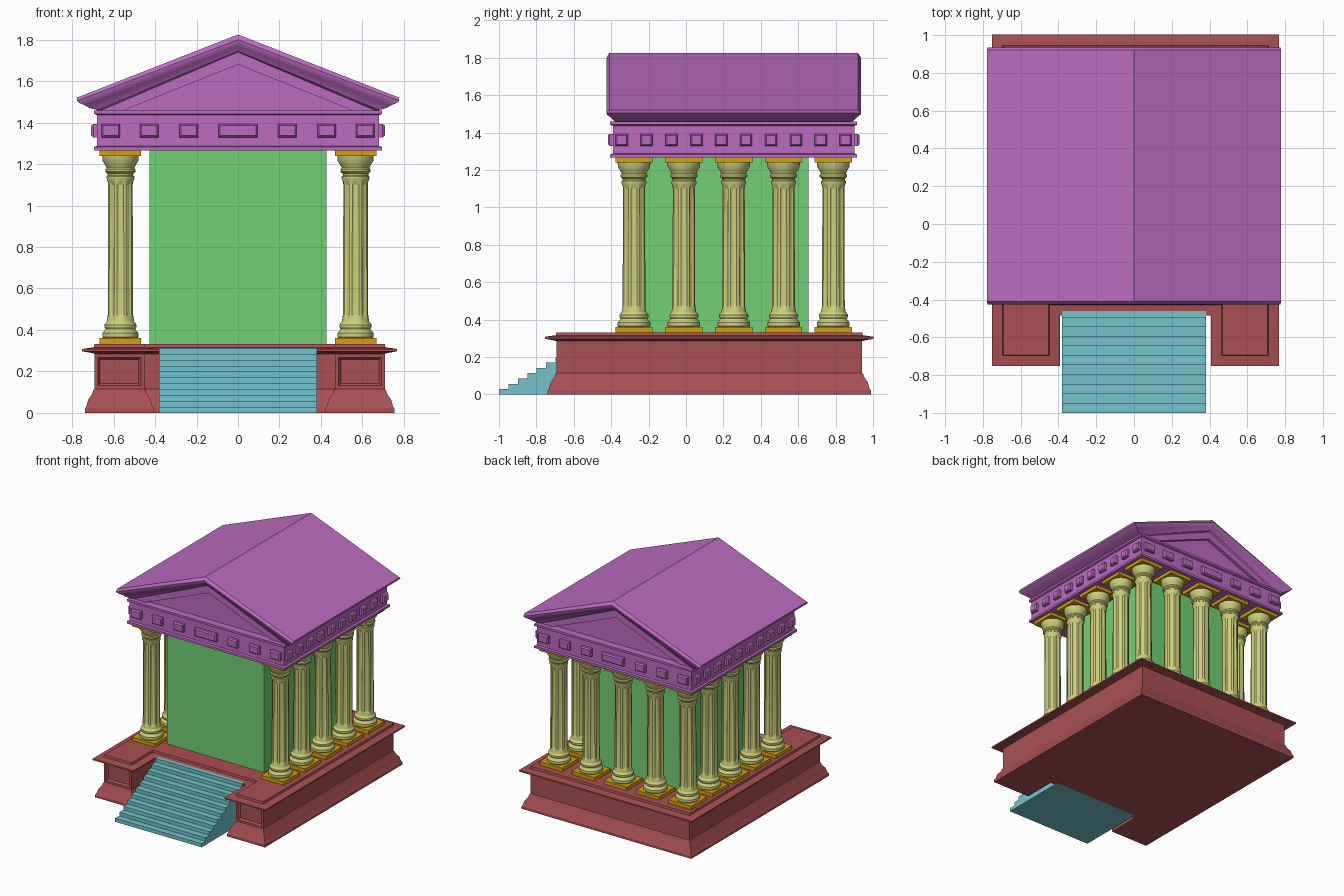
import bpy
import bmesh
import math

if "Cube" in bpy.data.objects:
    bpy.data.objects.remove(bpy.data.objects["Cube"], do_unlink=True)


def material(name, rgb):
    lin = [((c / 255 + 0.055) / 1.055) ** 2.4 for c in rgb] + [1.0]
    m = bpy.data.materials.new(name)
    m.use_nodes = True
    m.diffuse_color = lin
    m.node_tree.nodes["Principled BSDF"].inputs["Base Color"].default_value = lin
    return m


RED = material("brick red", (170, 80, 82))
CYAN = material("stair blue", (115, 195, 205))
GREEN = material("wall green", (114, 208, 118))
CREAM = material("column cream", (206, 208, 124))
GOLD = material("plinth gold", (212, 160, 16))
PURPLE = material("roof purple", (188, 108, 192))


def finish(name, bm, mat, smooth=False):
    bmesh.ops.recalc_face_normals(bm, faces=bm.faces)
    mesh = bpy.data.meshes.new(name)
    bm.to_mesh(mesh)
    bm.free()
    mesh.materials.append(mat)
    obj = bpy.data.objects.new(name, mesh)
    bpy.context.collection.objects.link(obj)
    if smooth:
        bpy.ops.object.select_all(action="DESELECT")
        obj.select_set(True)
        bpy.context.view_layer.objects.active = obj
        bpy.ops.object.shade_smooth_by_angle(angle=math.radians(30))
    return obj


def loft(bm, rings):
    """Bridge closed rings of points, cap both ends, return the side faces."""
    vs = [[bm.verts.new(p) for p in ring] for ring in rings]
    n = len(vs[0])
    sides = [[bm.faces.new((a[i], a[(i + 1) % n], b[(i + 1) % n], b[i]))
              for i in range(n)] for a, b in zip(vs, vs[1:])]
    bm.faces.new(vs[0])
    bm.faces.new(vs[-1])
    return sides


def rect(x0, x1, y0, y1, z):
    return [(x0, y0, z), (x1, y0, z), (x1, y1, z), (x0, y1, z)]


def box(name, x0, x1, y0, y1, z0, z1, mat):
    bm = bmesh.new()
    loft(bm, [rect(x0, x1, y0, y1, z) for z in (z0, z1)])
    return finish(name, bm, mat)


# Podium: notched footprint swept through a moulded profile
MID = 0.008


def footprint(e, z):
    half = [(0.46 - e, -0.425 - e), (0.46 - e, -0.693 - e),
            (0.70 + e, -0.693 - e), (0.70 + e, 0.942 + e)]
    pts = half + [(-x, y) for x, y in reversed(half)]
    return [(x + MID, y, z) for x, y in pts]


PODIUM = [(0.047, 0), (0.047, 0.02), (0.04, 0.03), (0.03, 0.065), (0.012, 0.09),
          (0.006, 0.11), (0, 0.115), (0, 0.285), (0.02, 0.29), (0.06, 0.297),
          (0.06, 0.308), (0.035, 0.312), (0.004, 0.316), (0, 0.332)]
bm = bmesh.new()
sides = loft(bm, [footprint(e, z) for e, z in PODIUM])
bmesh.ops.recalc_face_normals(bm, faces=bm.faces)
# sunk panels on the two pedestal fronts
panels = [sides[6][1], sides[6][5]]
bmesh.ops.inset_individual(bm, faces=panels, thickness=0.024)
bmesh.ops.inset_individual(bm, faces=panels, thickness=0.015, depth=-0.015)
finish("podium", bm, RED, True)

# Staircase
STEPS, FRONT, BACK, RISE = 11, -1.0, -0.445, 0.312
profile = [(BACK, 0), (FRONT, 0)]
for i in range(STEPS):
    y = FRONT + (BACK - FRONT) * i / STEPS
    y2 = FRONT + (BACK - FRONT) * (i + 1) / STEPS
    z = RISE * (i + 1) / STEPS
    profile += [(y, z), (y2, z)]
bm = bmesh.new()
loft(bm, [[(x, y, z) for y, z in profile] for x in (-0.38, 0.38)])
finish("staircase", bm, CYAN)

# Inner chamber
box("chamber", -0.427, 0.427, -0.28, 0.655, 0.33, 1.28, GREEN)

# Columns: lathe profile of radius, height, and flute depth
COLUMN = [(0.08, 0.355, 0), (0.087, 0.365, 0), (0.087, 0.385, 0), (0.076, 0.398, 0),
          (0.072, 0.405, 0), (0.078, 0.415, 0), (0.078, 0.425, 0), (0.066, 0.44, 0),
          (0.063, 0.46, 0), (0.063, 0.475, 1), (0.061, 1.10, 1), (0.061, 1.115, 0),
          (0.067, 1.13, 0), (0.067, 1.14, 0), (0.061, 1.145, 0), (0.063, 1.155, 0),
          (0.073, 1.163, 0), (0.073, 1.173, 0), (0.067, 1.18, 0), (0.073, 1.195, 0),
          (0.086, 1.215, 0), (0.088, 1.245, 0)]
SEG = 48


def column_ring(r, z, flute):
    ring = []
    for i in range(SEG):
        a = math.tau * i / SEG
        rr = r - 0.009 * flute if i % 6 in (5, 0, 1) else r
        ring.append((rr * math.cos(a), rr * math.sin(a), z))
    return ring


bm = bmesh.new()
loft(bm, [column_ring(*p) for p in COLUMN])
column = finish("column", bm, CREAM, True)

# square plinth and top slab shared by every column
bm = bmesh.new()
for z0, z1 in ((0.33, 0.36), (1.24, 1.27)):
    loft(bm, [rect(-0.1, 0.1, -0.1, 0.1, z) for z in (z0, z1)])
slabs = finish("column_slabs", bm, GOLD)

CX, Y0, Y1 = 0.567, -0.278, 0.788
spots = [(s * CX, Y0 + (Y1 - Y0) * k / 4) for s in (-1, 1) for k in range(5)]
spots += [(s * CX / 2, Y1) for s in (-1, 0, 1)]
for i, (x, y) in enumerate(spots):
    for part in (column, slabs):
        o = part if i == 0 else part.copy()
        if i:
            bpy.context.collection.objects.link(o)
        o.location = (x, y, 0)

# Entablature: frieze with projecting bands
CY = 0.255
BANDS = [(0.695, 1.266), (0.695, 1.283), (0.68, 1.288), (0.68, 1.436),
         (0.695, 1.442), (0.695, 1.458)]
bm = bmesh.new()
loft(bm, [rect(-h, h, CY - h + 0.035, CY + h - 0.035, z) for h, z in BANDS])
finish("entablature", bm, PURPLE)

# Bevelled frieze blocks on all four sides
bm = bmesh.new()


def block(u, width, face, side, along_x):
    rings = []
    for shrink, out in ((0, -0.005), (0, 0.018), (0.008, 0.028)):
        w, h = width / 2 - shrink, 0.032 - shrink
        d = side * (face + out)
        ring = [(u + a * w, 1.361 + b * h) for a, b in ((-1, -1), (1, -1), (1, 1), (-1, 1))]
        rings.append([(p, CY + d, z) if along_x else (d, CY + p, z) for p, z in ring])
    loft(bm, rings)


for side in (-1, 1):
    for u in (-0.613, -0.428, -0.238, 0, 0.238, 0.428, 0.613):
        block(u, 0.09 if u else 0.19, 0.645, side, True)
    for k in range(10):
        block((k - 4.5) * 0.133, 0.065, 0.68, side, False)
finish("frieze_blocks", bm, PURPLE)

# Gable roof: chevrons from recessed pediment out to the eave moulding
# each row: eave half width, eave height, apex height, front y
CHEVRONS = [(0.56, 1.455, 1.68, -0.345), (0.56, 1.455, 1.68, -0.37),
            (0.67, 1.455, 1.74, -0.37), (0.685, 1.462, 1.745, -0.385),
            (0.715, 1.47, 1.755, -0.392), (0.737, 1.482, 1.768, -0.405),
            (0.765, 1.495, 1.785, -0.422), (0.776, 1.505, 1.80, -0.425),
            (0.778, 1.52, 1.825, -0.41)]
bm = bmesh.new()


def chevron(w, ze, za, y):
    return [bm.verts.new(p) for p in ((-w, y, ze), (0, y, za), (w, y, ze))]


front = [chevron(*c) for c in CHEVRONS]
rear = [chevron(w, ze, za, 2 * CY - y) for w, ze, za, y in CHEVRONS]
chain = front + rear[::-1]
for a, b in zip(chain, chain[1:]):
    for i in (0, 1):
        bm.faces.new((a[i], a[i + 1], b[i + 1], b[i]))
for k in range(len(front) - 1):
    for i in (0, 2):
        bm.faces.new((front[k][i], front[k + 1][i], rear[k + 1][i], rear[k][i]))
bm.faces.new(front[0])
bm.faces.new(rear[0])
bm.faces.new((front[0][0], front[0][2], rear[0][2], rear[0][0]))
finish("gable_roof", bm, PURPLE, True)
